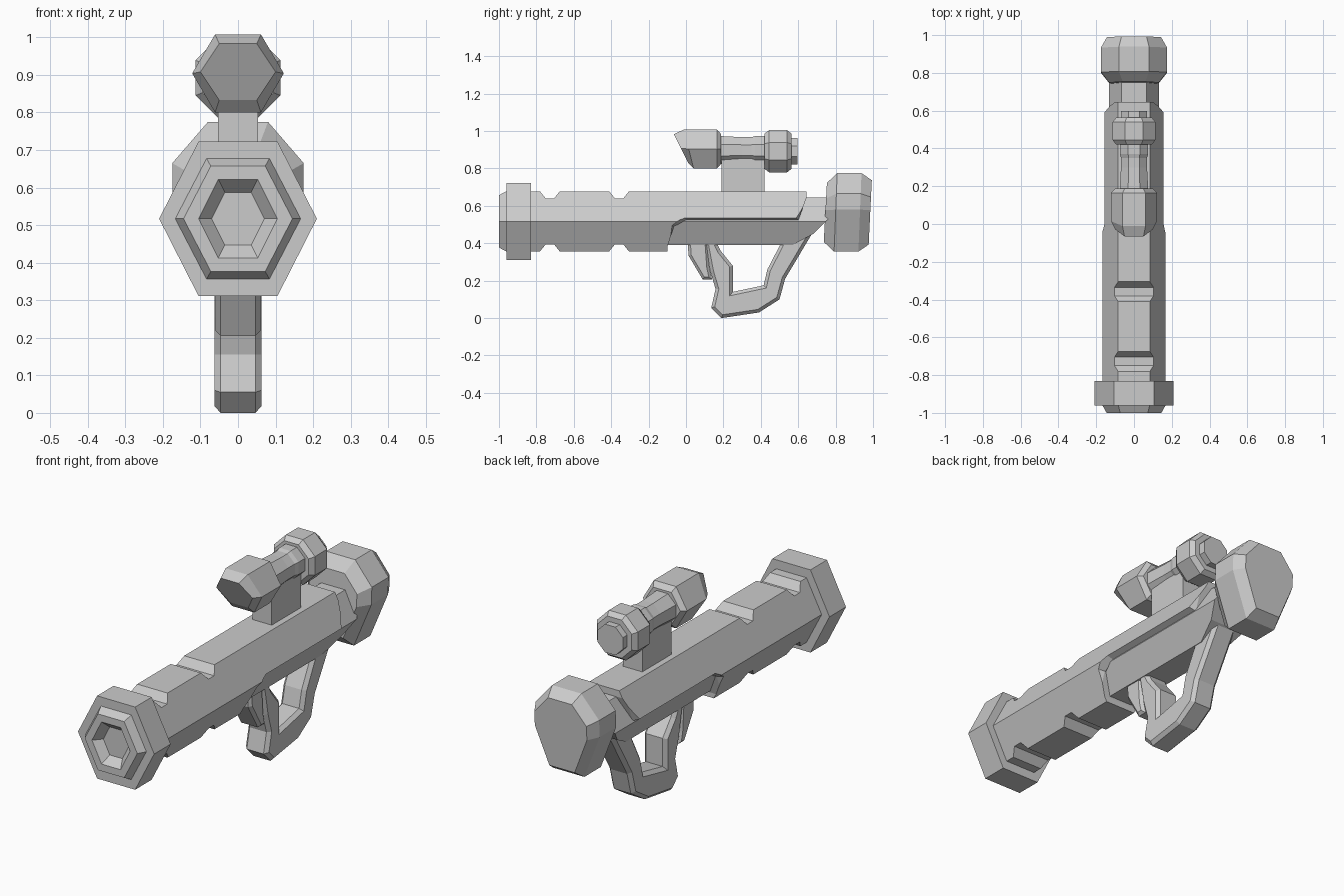
import bpy, bmesh
from math import cos, sin, pi

if "Cube" in bpy.data.objects:
    bpy.data.objects.remove(bpy.data.objects["Cube"])


def make(name, bm):
    bmesh.ops.recalc_face_normals(bm, faces=bm.faces)
    me = bpy.data.meshes.new(name)
    bm.to_mesh(me)
    bm.free()
    ob = bpy.data.objects.new(name, me)
    bpy.context.collection.objects.link(ob)
    return ob


def loft(name, rings):
    """Skin rings of equal length; a one-point last ring makes a cone tip."""
    bm = bmesh.new()
    vs = [[bm.verts.new(p) for p in r] for r in rings]
    for a, b in zip(vs, vs[1:]):
        for i in range(len(a)):
            j = (i + 1) % len(a)
            bm.faces.new((a[i], a[j], b[0]) if len(b) == 1 else (a[i], a[j], b[j], b[i]))
    bm.faces.new(vs[0])
    if len(vs[-1]) > 1:
        bm.faces.new(vs[-1])
    return make(name, bm)


def ring(y, rx, hz, z=0.517, n=6, lean=0.0):
    """Polygon around the y axis with flat top; hz is its half height."""
    ph = 0 if n == 6 else pi / n
    pts = [(cos(ph + 2 * pi * i / n), sin(ph + 2 * pi * i / n)) for i in range(n)]
    mx, mz = max(p[0] for p in pts), max(p[1] for p in pts)
    return [(rx * c / mx, y - lean * s / mz * hz, z + hz * s / mz) for c, s in pts]


def slab(name, prof, hw, bevel=0.0):
    """Extrude a (y, z) side profile across x, chamfering both side rims."""
    bm = bmesh.new()
    f = bm.faces.new([bm.verts.new((-hw, y, z)) for y, z in prof])
    ext = bmesh.ops.extrude_face_region(bm, geom=[f])["geom"]
    bmesh.ops.translate(bm, vec=(2 * hw, 0, 0),
                        verts=[g for g in ext if isinstance(g, bmesh.types.BMVert)])
    if bevel:
        rims = [e for e in bm.edges if abs(e.verts[0].co.x - e.verts[1].co.x) < 1e-5]
        bmesh.ops.bevel(bm, geom=rims, offset=bevel, segments=1, affect='EDGES')
    return make(name, bm)


def cut(ob, cutters):
    for c in cutters:
        c.hide_render = True
        m = ob.modifiers.new("cut", 'BOOLEAN')
        m.operation, m.solver, m.object = 'DIFFERENCE', 'EXACT', c
    bpy.context.view_layer.update()
    dg = bpy.context.evaluated_depsgraph_get()
    me = bpy.data.meshes.new_from_object(ob.evaluated_get(dg))
    ob.modifiers.clear()
    ob.data = me
    for c in cutters:
        bpy.data.objects.remove(c)


# Barrel with chamfered mouth
barrel = loft("barrel", [ring(0.8, 0.167, 0.161), ring(-0.96, 0.167, 0.161),
                         ring(-1.0, 0.145, 0.14)])
bore = loft("bore_cutter", [ring(-1.02, 0.115, 0.115), ring(-1.0, 0.105, 0.105),
                            [(0, -0.88, 0.517)]])

# Notches in the top and bottom flats
notches = []
for y in (-0.725, -0.355):
    for s in (1, -1):
        notches.append(slab("notch_cutter", [(y + dy, 0.517 + s * h) for dy, h in
                       ((-0.07, 0.18), (-0.058, 0.163), (-0.025, 0.123),
                        (0.02, 0.123), (0.052, 0.163), (0.07, 0.18))], 0.3))

# Recess along the lower rear of the barrel, with a sloped border
outer = [(-0.12, 0.2), (-0.12, 0.36), (-0.085, 0.5), (-0.01, 0.55), (0.58, 0.55),
         (0.63, 0.68), (0.63, 0.8), (0.9, 0.8), (0.9, 0.2)]
inner = [(-0.10, 0.2), (-0.10, 0.38), (-0.065, 0.49), (0.0, 0.522), (0.6, 0.522),
         (0.645, 0.645), (0.645, 0.8), (0.9, 0.8), (0.9, 0.2)]
recess = loft("recess_cutter", [[(x, y, z) for y, z in p] for x, p in
              ((-0.19, outer), (-0.125, inner), (0.125, inner), (0.19, outer))])
cut(barrel, [bore, recess] + notches)

# Muzzle ring
loft("muzzle_ring", [ring(-0.96, 0.21, 0.206), ring(-0.83, 0.21, 0.206)])

# Inner body seen in the recess, trimmed underneath at the rear
body = loft("inner_body", [ring(-0.14, 0.132, 0.127), ring(0.78, 0.132, 0.127)])
cut(body, [slab("trim_cutter", [(0.55, 0.38), (0.68, 0.45), (0.76, 0.53),
                                (0.9, 0.53), (0.9, 0.2), (0.55, 0.2)], 0.3)])

# Rear cap
half = [(0.08, 0.21), (0.175, 0.1), (0.175, 0.015), (0.085, -0.21)]
octo = half + [(-x, z) for x, z in reversed(half)]
loft("rear_cap", [[(x * s, y + z * 0.04, 0.565 + z * s) for x, z in octo]
                  for y, s in ((0.745, 0.75), (0.8, 1), (0.93, 1), (0.985, 0.82))])

# Sight: mount, hood with slanted front, tube and eyepiece
slab("sight_mount", [(0.19, 0.66), (0.42, 0.66), (0.42, 0.87), (0.19, 0.87)], 0.053)
loft("sight_hood", [ring(-0.028, 0.1, 0.075, 0.908, lean=0.5),
                    ring(0.015, 0.122, 0.104, 0.904, lean=0.25),
                    ring(0.165, 0.122, 0.104, 0.904), ring(0.187, 0.1, 0.08, 0.904)])
loft("sight_tube", [ring(y, r, r, 0.898, 8) for y, r in
                    ((0.17, 0.076), (0.3, 0.069), (0.35, 0.069), (0.37, 0.075), (0.44, 0.075))])
loft("sight_eyepiece", [ring(y, r, r, 0.892, 8) for y, r in
                        ((0.42, 0.095), (0.445, 0.113), (0.54, 0.113), (0.563, 0.095),
                         (0.563, 0.07), (0.597, 0.07))])

# Handle loop and trigger grip
slab("handle", [(0.10, 0.41), (0.13, 0.25), (0.158, 0.155), (0.135, 0.055), (0.19, 0.0),
                (0.39, 0.03), (0.50, 0.10), (0.53, 0.21), (0.67, 0.445), (0.745, 0.525),
                (0.70, 0.55), (0.51, 0.45), (0.505, 0.395), (0.435, 0.26), (0.415, 0.175),
                (0.25, 0.14), (0.25, 0.28), (0.185, 0.36), (0.16, 0.41)], 0.063, 0.017)
slab("trigger_grip", [(0.01, 0.41), (0.013, 0.335), (0.09, 0.205), (0.14, 0.205),
                      (0.125, 0.27), (0.115, 0.41)], 0.06, 0.014)
